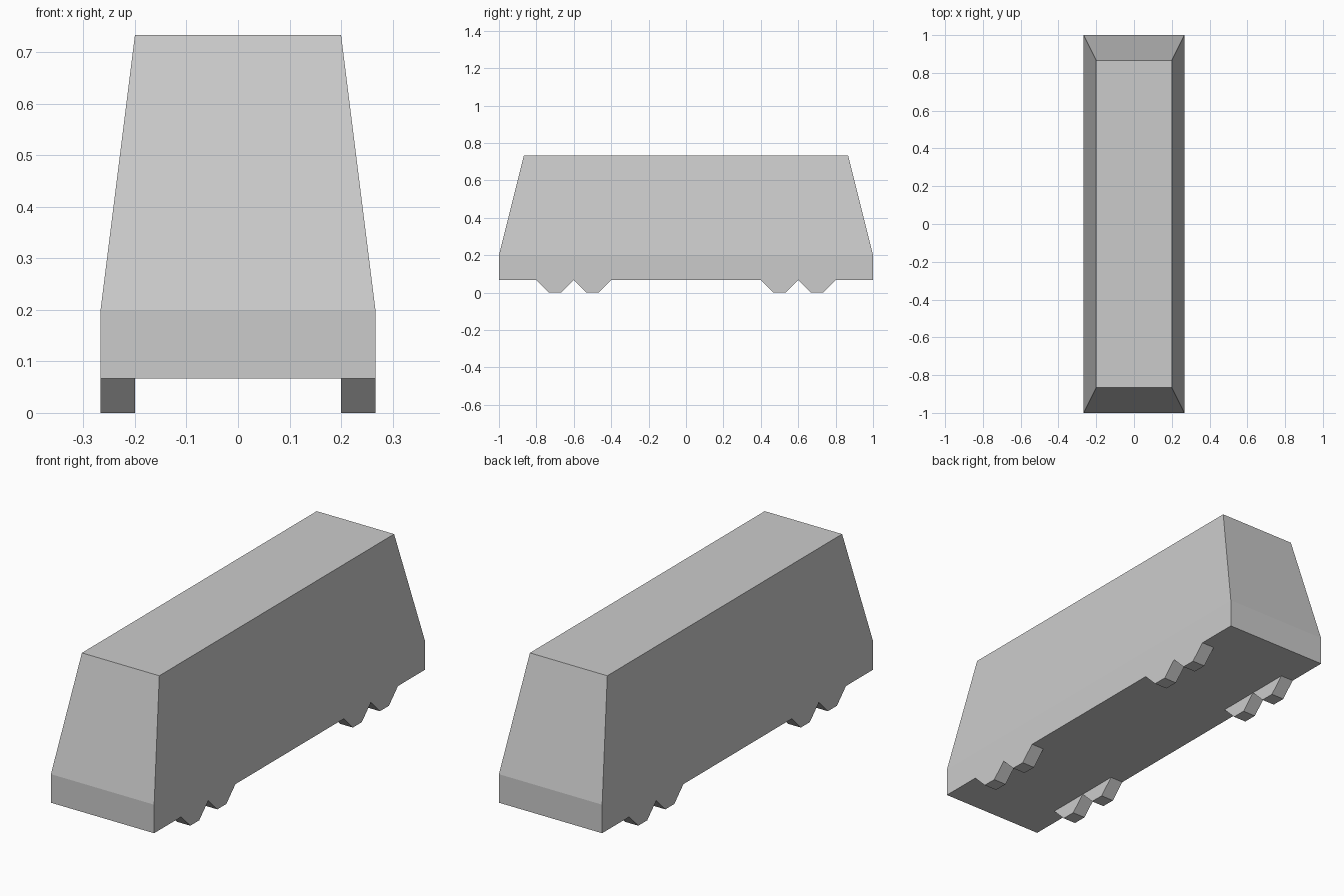
import bpy, bmesh

if "Cube" in bpy.data.objects:
    bpy.data.objects.remove(bpy.data.objects["Cube"])

U = 1 / 15  # base module of the model


def make_object(name, bm):
    bmesh.ops.recalc_face_normals(bm, faces=bm.faces)
    mesh = bpy.data.meshes.new(name)
    bm.to_mesh(mesh)
    bm.free()
    obj = bpy.data.objects.new(name, mesh)
    bpy.context.collection.objects.link(obj)
    return obj


def loft_rectangles(name, sections):
    """Stack centred rectangles (half x, half y, z) into a closed solid."""
    bm = bmesh.new()
    rings = [[bm.verts.new((sx * hx, sy * hy, z))
              for sx, sy in ((-1, -1), (1, -1), (1, 1), (-1, 1))]
             for hx, hy, z in sections]
    for low, high in zip(rings, rings[1:]):
        for i in range(4):
            j = (i + 1) % 4
            bm.faces.new((low[i], low[j], high[j], high[i]))
    bm.faces.new(rings[0][::-1])
    bm.faces.new(rings[-1])
    return make_object(name, bm)


def wheel(name, x, y):
    """Visible lower part of an octagonal wheel, extruded along x."""
    bm = bmesh.new()
    profile = [(-1.5 * U, U), (-0.5 * U, 0), (0.5 * U, 0), (1.5 * U, U)]
    face = bm.faces.new([bm.verts.new((x - U / 2, y + py, pz)) for py, pz in profile])
    side = bmesh.ops.extrude_face_region(bm, geom=[face], use_keep_orig=True)
    moved = [v for v in side["geom"] if isinstance(v, bmesh.types.BMVert)]
    bmesh.ops.translate(bm, verts=moved, vec=(U, 0, 0))
    return make_object(name, bm)


# Carriage body: straight skirt, then tapered walls up to a flat roof
loft_rectangles("carriage_body", [(4 * U, 15 * U, U),
                                  (4 * U, 15 * U, 3 * U),
                                  (3 * U, 13 * U, 11 * U)])

# Two pairs of wheels at each end, on both sides
for side, sx in (("left", -1), ("right", 1)):
    for end, sy in (("front", -1), ("rear", 1)):
        for place, y in (("inner", 0.5), ("outer", 0.7)):
            wheel(f"{end}_{side}_{place}_wheel", sx * 3.5 * U, sy * y)
